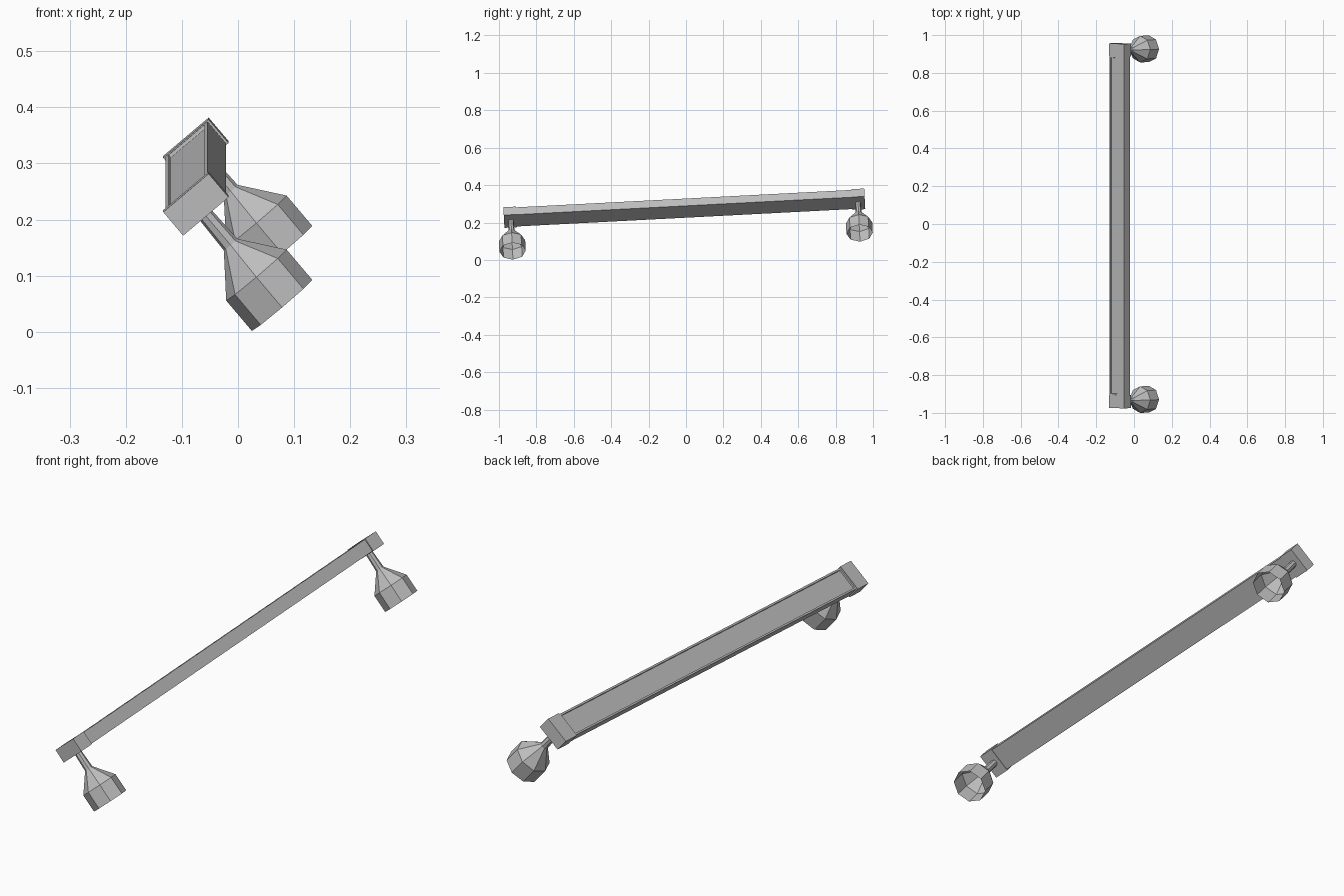
import bpy, bmesh
from math import cos, sin, pi, radians
from mathutils import Matrix, Vector

cube = bpy.data.objects.get("Cube")
if cube:
    bpy.data.objects.remove(cube, do_unlink=True)

# Single grey finish
grey = bpy.data.materials.new("satin_grey")
grey.use_nodes = True
colour = (0.52, 0.52, 0.52, 1)
grey.diffuse_color = colour
grey.node_tree.nodes["Principled BSDF"].inputs["Base Color"].default_value = colour

# Whole fixture is rolled about its length and tilted up towards the back
PLACE = (Matrix.Translation((-0.075, -0.009, 0.2765))
         @ Matrix.Rotation(radians(2.97), 4, 'X')
         @ Matrix.Rotation(radians(-40.2), 4, 'Y'))

WIDTH, HEIGHT, HALF, CAP = 0.106, 0.055, 0.966, 0.068
BELL_Y = 0.929


def finish(name, bm):
    mesh = bpy.data.meshes.new(name)
    bm.to_mesh(mesh)
    bm.free()
    mesh.materials.append(grey)
    obj = bpy.data.objects.new(name, mesh)
    obj.matrix_world = PLACE
    bpy.context.scene.collection.objects.link(obj)
    return obj


def box(size, centre):
    bm = bmesh.new()
    bmesh.ops.create_cube(bm, size=1)
    bmesh.ops.scale(bm, vec=size, verts=bm.verts)
    bmesh.ops.translate(bm, vec=centre, verts=bm.verts)
    return bm


def bell(y, profile, sides=8):
    # Open shell swept around the local vertical axis
    bm = bmesh.new()
    rings = []
    for r, z in profile:
        rings.append([bm.verts.new((r * cos(2 * pi * i / sides),
                                    y + r * sin(2 * pi * i / sides), z))
                      for i in range(sides)])
    for a, b in zip(rings, rings[1:]):
        for i in range(sides):
            j = (i + 1) % sides
            bm.faces.new((a[i], b[i], b[j], a[j]))
    return bm


# Long bar with a shallow recessed panel on its upper face
bm = box((WIDTH - 0.008, 2 * (HALF - CAP), HEIGHT - 0.004), (0, 0, 0))
top = max(bm.faces, key=lambda f: f.calc_center_median().z)
bmesh.ops.inset_region(bm, faces=[top], thickness=0.010)
bmesh.ops.inset_region(bm, faces=[top], thickness=0.001, depth=-0.006)
finish("bar", bm)

# End caps, stems and open bells
for side, label in ((-1, "front"), (1, "back")):
    finish(label + "_end_cap",
           box((WIDTH, CAP, HEIGHT), (0, side * (HALF - CAP / 2), 0)))
    finish(label + "_bell",
           bell(side * BELL_Y, [(0.014, -0.025), (0.016, -0.096),
                                (0.0705, -0.167), (0.0705, -0.238)]))
